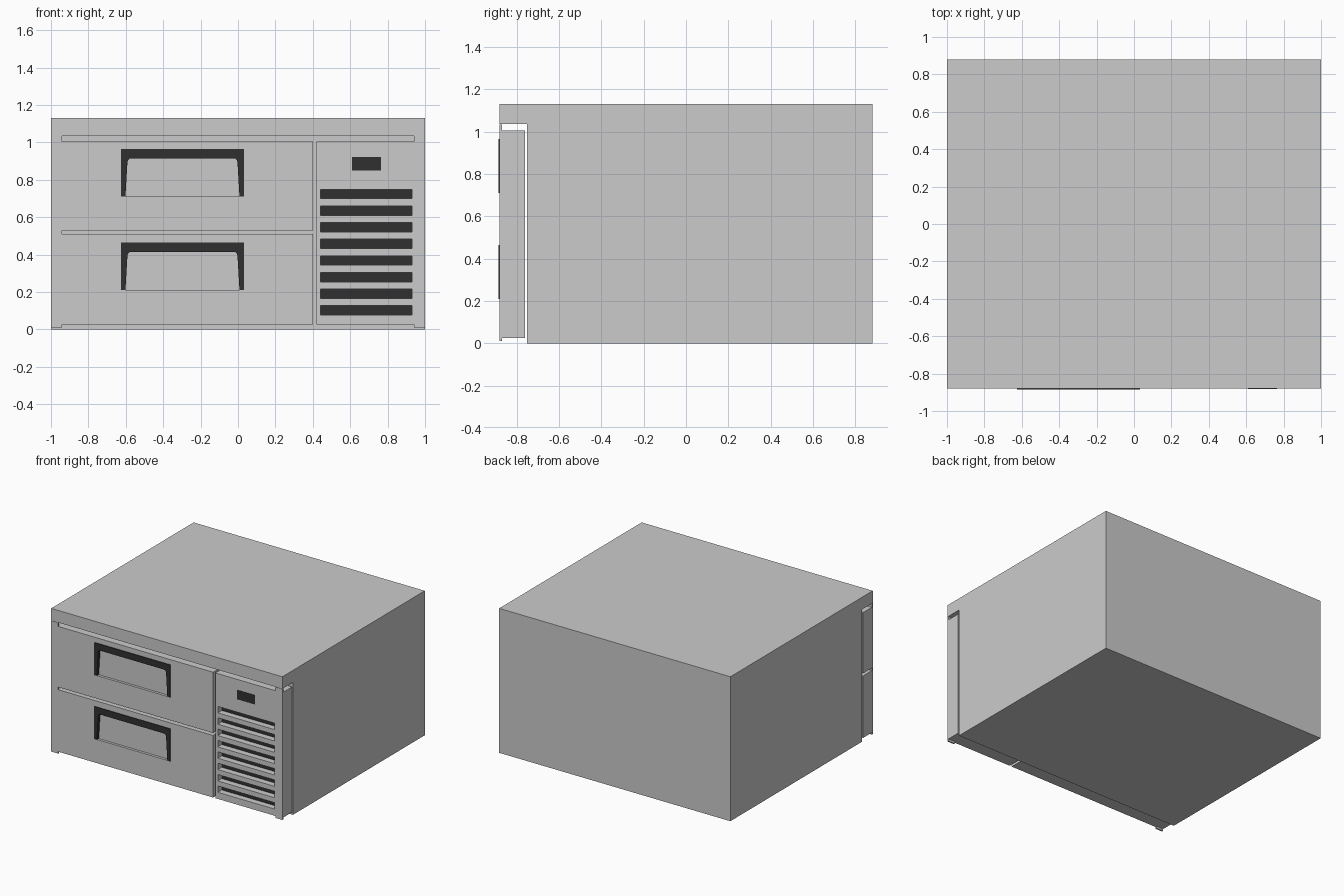
import bpy, bmesh, math

if "Cube" in bpy.data.objects:
    bpy.data.objects.remove(bpy.data.objects["Cube"])

FRONT = -0.88


def box(name, x, y, z, mat=None):
    bm = bmesh.new()
    bmesh.ops.create_cube(bm, size=1)
    for v in bm.verts:
        for i, (a, b) in enumerate((x, y, z)):
            v.co[i] = a if v.co[i] < 0 else b
    return finish(name, bm, mat)


def prism(name, outline, y0, y1, mat=None):
    """Extrude an XZ outline from y0 to y1."""
    bm = bmesh.new()
    face = bm.faces.new([bm.verts.new((x, y0, z)) for x, z in outline])
    ext = bmesh.ops.extrude_face_region(bm, geom=[face])
    for v in ext["geom"]:
        if isinstance(v, bmesh.types.BMVert):
            v.co.y = y1
    bmesh.ops.recalc_face_normals(bm, faces=bm.faces)
    return finish(name, bm, mat)


def finish(name, bm, mat):
    me = bpy.data.meshes.new(name)
    bm.to_mesh(me)
    bm.free()
    ob = bpy.data.objects.new(name, me)
    bpy.context.collection.objects.link(ob)
    if mat:
        me.materials.append(mat)
    return ob


def cut(target, cutter):
    cutter.hide_render = True
    cutter.hide_viewport = True
    cutter.display_type = 'WIRE'
    mod = target.modifiers.new("cut", 'BOOLEAN')
    mod.operation = 'DIFFERENCE'
    mod.solver = 'EXACT'
    mod.object = cutter


dark = bpy.data.materials.new("dark_plastic")
dark.diffuse_color = (0.03, 0.03, 0.03, 1)
dark.use_nodes = True
dark.node_tree.nodes["Principled BSDF"].inputs["Base Color"].default_value = dark.diffuse_color

# Cabinet and worktop
box("cabinet_body", (-1, 1), (-0.75, 0.88), (0, 1.035))
box("worktop", (-1, 1), (-0.88, 0.88), (1.035, 1.13))

# Drawers with recessed pull handles
HX, HW = -0.297, 0.328
for label, z0, z1, hz in (("lower", 0.025, 0.51, 0.21), ("upper", 0.53, 1.005, 0.71)):
    drawer = box(label + "_drawer", (-1, 0.40), (FRONT, -0.76), (z0, z1))
    cut(drawer, box(label + "_pocket_cutter", (HX - HW, HX + HW), (-0.95, -0.86),
                    (hz, hz + 0.255)))
    # Half outline of the arch, mirrored about the handle centre
    inner = [(0.305, 0), (0.294, 0.185)]
    inner += [(0.274 + 0.02 * math.cos(a), 0.185 + 0.02 * math.sin(a))
              for a in (math.radians(d) for d in (30, 60, 90))]
    half = [(HW, 0.255), (HW, 0)] + inner
    outline = half + [(-x, z) for x, z in reversed(half)]
    prism(label + "_handle", [(HX + x, hz + z) for x, z in outline],
          -0.885, -0.86, dark)

# Vent panel with louvre slots and dark backing
panel = box("vent_panel", (0.42, 1), (FRONT, -0.76), (0.025, 1.005))
for i in range(8):
    zc = 0.102 + i * 0.0888
    z = (zc - 0.025, zc + 0.025)
    cut(panel, box(f"slot_cutter_{i}", (0.442, 0.93), (-0.95, -0.83), z))
    box(f"slot_backing_{i}", (0.442, 0.93), (-0.832, -0.828), z, dark)

# Temperature display
box("display", (0.61, 0.765), (-0.882, -0.87), (0.85, 0.923), dark)

# Thin corner tabs bridging the gaps at the outer edges
for side, x in (("left", (-1, -0.94)), ("right", (0.94, 1))):
    box(side + "_top_tab", x, (FRONT, -0.868), (1.005, 1.033))
    box(side + "_bottom_tab", x, (FRONT, -0.868), (0.01, 0.025))
box("left_middle_tab", (-1, -0.94), (FRONT, -0.868), (0.51, 0.53))
